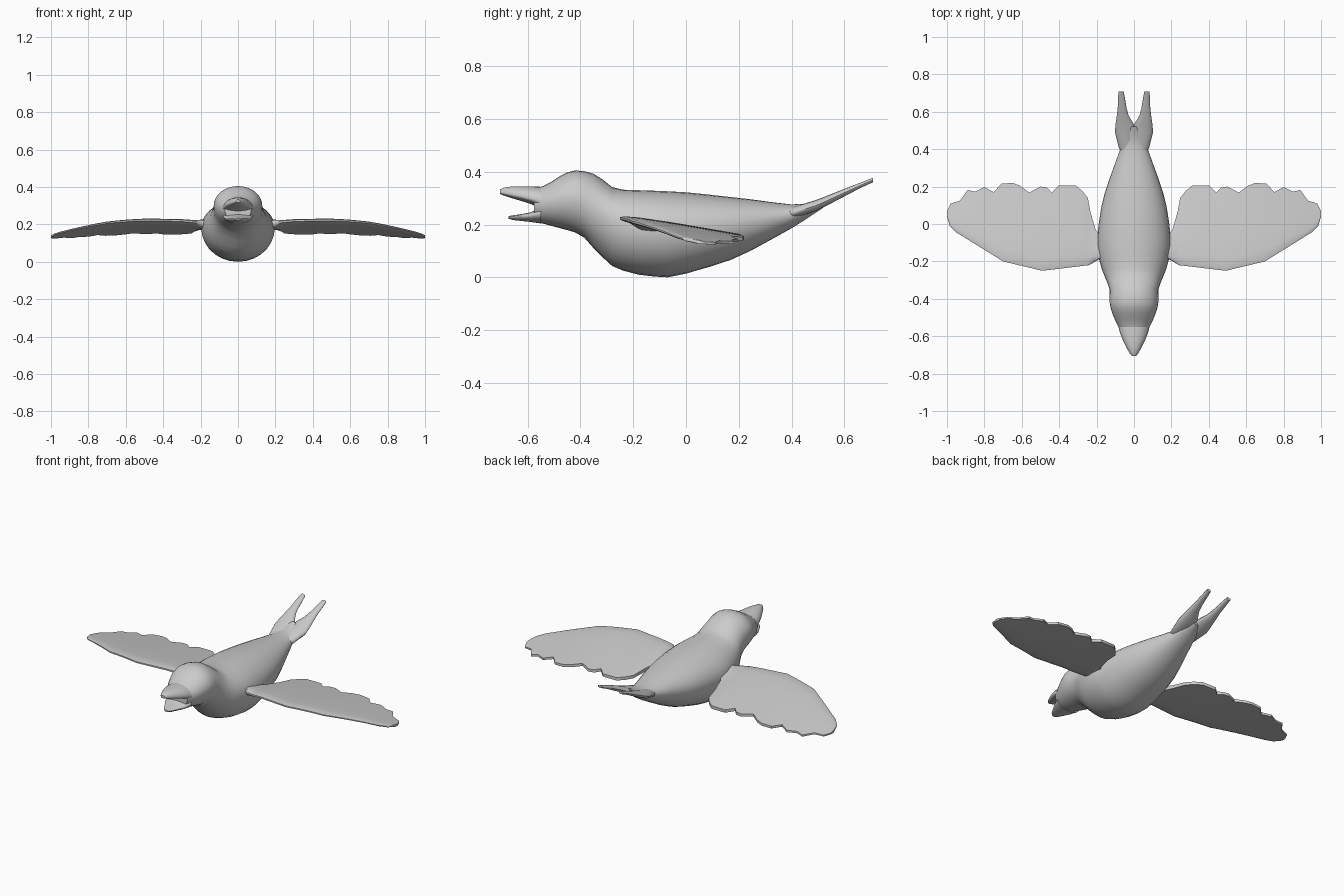
import bpy, bmesh
from math import sin, cos, pi


def lerp_table(table, v):
    for (a, za), (b, zb) in zip(table, table[1:]):
        if v <= b:
            return za + (zb - za) * max(0, (v - a) / (b - a))
    return table[-1][1]


def loft(name, rings, mirror=False):
    """Skin a list of closed rings, cap both ends, shade smooth."""
    bm = bmesh.new()
    vs = [[bm.verts.new(p) for p in r] for r in rings]
    n = len(rings[0])
    for a, b in zip(vs, vs[1:]):
        for i in range(n):
            j = (i + 1) % n
            bm.faces.new((a[i], a[j], b[j], b[i]))
    bm.faces.new(vs[0])
    bm.faces.new(vs[-1])
    bmesh.ops.recalc_face_normals(bm, faces=bm.faces[:])
    me = bpy.data.meshes.new(name)
    bm.to_mesh(me)
    bm.free()
    ob = bpy.data.objects.new(name, me)
    bpy.context.collection.objects.link(ob)
    if mirror:
        ob.modifiers.new("Mirror", 'MIRROR').use_mirror_merge = False
    bpy.ops.object.select_all(action='DESELECT')
    ob.select_set(True)
    bpy.context.view_layer.objects.active = ob
    bpy.ops.object.shade_smooth_by_angle(angle=0.75)
    return ob


def oval(y, top, bottom, x0, x1, wide=0.5, n=28):
    """Oval ring across y; wide = height fraction of the widest point."""
    zc = bottom + (top - bottom) * wide
    cx, rx = (x0 + x1) / 2, (x1 - x0) / 2
    ring = []
    for i in range(n):
        a = 2 * pi * i / n
        rz = (top - zc) if sin(a) > 0 else (zc - bottom)
        ring.append((cx + rx * cos(a), y, zc + rz * sin(a)))
    return ring


# Body and head: y, top, bottom, half width
body = [(-.575, .335, .212, .07), (-.54, .346, .203, .088), (-.51, .362, .195, .103),
        (-.48, .382, .187, .115), (-.45, .397, .179, .125), (-.42, .405, .17, .13),
        (-.385, .402, .15, .13), (-.35, .392, .11, .131), (-.315, .37, .075, .142),
        (-.28, .342, .043, .157), (-.24, .332, .026, .173), (-.18, .33, .01, .189),
        (-.12, .328, .003, .197), (-.07, .326, .0, .196), (0, .322, .014, .189),
        (.09, .313, .04, .175), (.17, .304, .066, .155), (.25, .295, .103, .128),
        (.33, .284, .147, .099), (.4, .276, .186, .074), (.45, .279, .217, .06),
        (.49, .291, .244, .045), (.52, .302, .264, .02)]
loft("body", [oval(y, t, b, -w, w, .55) for y, t, b, w in body])

# Open beak
upper = [(-.705, .333, .316, .012), (-.69, .34, .31, .024), (-.66, .344, .30, .04),
         (-.62, .345, .288, .06), (-.585, .344, .277, .074), (-.55, .343, .26, .083)]
loft("upper_beak", [oval(y, t, b, -w, w, .3) for y, t, b, w in upper])
lower = [(-.672, .232, .222, .012), (-.655, .235, .217, .028), (-.62, .24, .213, .047),
         (-.59, .246, .21, .064), (-.55, .262, .204, .08)]
loft("lower_beak", [oval(y, t, b, -w, w, .7) for y, t, b, w in lower])

# Forked tail, one half mirrored: y, top, bottom, inner x, outer x
tail = [(.37, .255, .222, -.002, .06), (.41, .268, .225, -.002, .082),
        (.49, .292, .25, -.002, .102), (.53, .307, .27, -.001, .099),
        (.58, .327, .296, .029, .092), (.62, .343, .317, .04, .087),
        (.66, .358, .338, .046, .086), (.708, .377, .36, .055, .083)]
loft("tail", [oval(y, t, b, i, o, n=16) for y, t, b, i, o in tail], mirror=True)

# Wings: leading edge, scalloped trailing edge, thickness along x
lead = [(.12, -.19), (.19, -.19), (.24, -.22), (.49, -.25), (.7, -.2), (.95, -.045),
        (.985, -.01), (1, .04)]
trail = [(.12, -.03), (.19, -.05), (.205, -.03), (.232, .06), (.247, .14), (.275, .175),
         (.31, .205), (.4, .207), (.44, .168), (.465, .195), (.5, .2), (.56, .168),
         (.61, .205), (.65, .22), (.71, .215), (.75, .17), (.8, .197), (.85, .173),
         (.89, .182), (.93, .125), (.98, .11), (1, .07)]
thick = [(.12, .07), (.19, .045), (.24, .03), (.6, .026), (1, .014)]
chord = [(0, .3), (.04, .75), (.15, 1), (.35, 1), (.65, .85), (1, .6)]


def wing_ring(x):
    f, b, th = (lerp_table(t, x) for t in (lead, trail, thick))
    top, bot = [], []
    for t, k in chord:
        y = f + (b - f) * t
        z = .186 - .15 * y - .045 * max(0, (x - .5) / .5) ** 2 - .08 * max(0, .3 - x)
        top.append((x, y, z + th * k / 2))
        bot.append((x, y, z - th * k / 2))
    return top + bot[::-1]


stations = sorted({x for x, _ in lead + trail})
loft("wings", [wing_ring(x) for x in stations], mirror=True)
